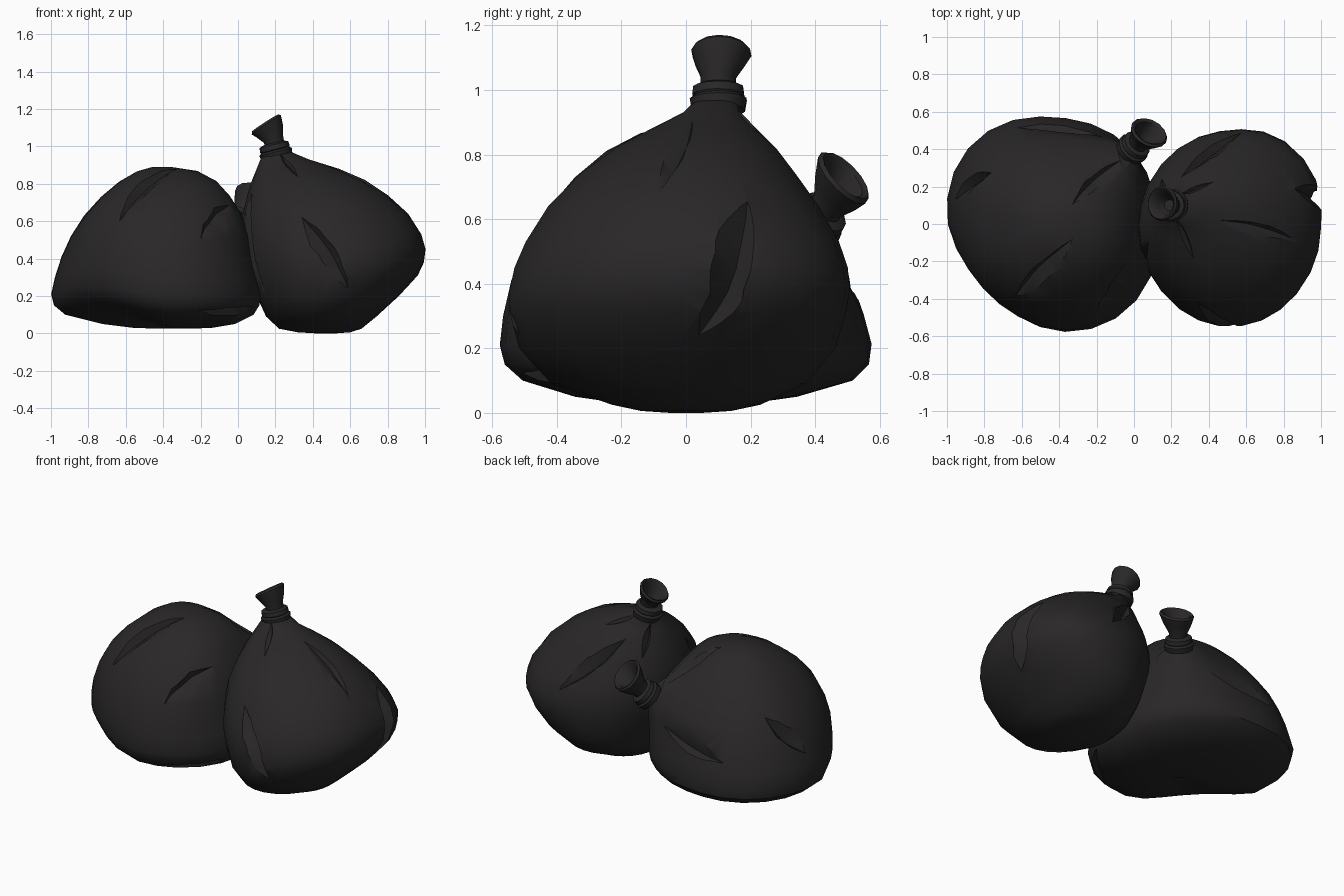
import bpy, bmesh, math
from mathutils import Vector
from mathutils.bvhtree import BVHTree

if "Cube" in bpy.data.objects:
    bpy.data.objects.remove(bpy.data.objects["Cube"])

plastic = bpy.data.materials.new("black_plastic")
plastic.diffuse_color = (0.022, 0.020, 0.020, 1)
plastic.use_nodes = True
plastic.node_tree.nodes["Principled BSDF"].inputs["Base Color"].default_value = plastic.diffuse_color


def skin(bm, rings):
    """Bridge equal-sized rings of points and cap both ends."""
    loops = [[bm.verts.new(p) for p in ring] for ring in rings]
    n = len(loops[0])
    for a, b in zip(loops, loops[1:]):
        for i in range(n):
            j = (i + 1) % n
            bm.faces.new((a[i], a[j], b[j], b[i]))
    bm.faces.new(loops[0][::-1])
    bm.faces.new(loops[-1])


def finish(name, bm):
    bmesh.ops.recalc_face_normals(bm, faces=bm.faces)
    me = bpy.data.meshes.new(name)
    bm.to_mesh(me)
    bm.free()
    me.materials.append(plastic)
    ob = bpy.data.objects.new(name, me)
    bpy.context.collection.objects.link(ob)
    return ob


def smooth(ob, angle=36):
    bpy.ops.object.select_all(action='DESELECT')
    ob.select_set(True)
    bpy.context.view_layer.objects.active = ob
    bpy.ops.object.shade_smooth_by_angle(angle=math.radians(angle))


def make_bag(name, sections, creases, warp, pull=None, n=26):
    """Stack of ovals (z, xmin, xmax, ymin, ymax) with folded creases cut in."""
    rings = []
    for z, x0, x1, y0, y1 in sections:
        ring = []
        for i in range(n):
            a = 2 * math.pi * i / n
            k, lift = warp(a, z)
            p = Vector(((x0 + x1) / 2 + k * (x1 - x0) / 2 * math.cos(a),
                        (y0 + y1) / 2 + k * (y1 - y0) / 2 * math.sin(a),
                        z + lift * (x1 - x0)))
            if pull:                       # draw the skin out towards the tie
                base, axis, amount = pull
                d = p - base
                off = (d - axis * d.dot(axis)).length
                if d.dot(axis) > -0.45:
                    p += axis * amount * math.exp(-off / 0.14)
            ring.append(p)
        rings.append(ring)
    bm = bmesh.new()
    skin(bm, rings)
    bmesh.ops.recalc_face_normals(bm, faces=bm.faces)
    tree = BVHTree.FromBMesh(bm)
    bag = finish(name, bm)

    # lens-shaped V grooves following the surface
    for p, q, width, depth in creases:
        p, q = Vector(p), Vector(q)
        strip = []
        steps = 8
        for s in range(steps + 1):
            t = s / steps
            loc, nor, _, _ = tree.find_nearest(p.lerp(q, t))
            side = nor.cross(q - p).normalized()
            w = max(0.03, math.sin(math.pi * t))
            strip.append([loc + side * width * w + nor * 0.004,
                          loc + nor * 0.06 * w + nor * 0.004,
                          loc - side * width * w + nor * 0.004,
                          loc - nor * depth * w + side * width * 0.45 * w])
        bm = bmesh.new()
        skin(bm, strip)
        cutter = finish("crease_cutter", bm)
        cutter.hide_render = True
        mod = bag.modifiers.new("crease", 'BOOLEAN')
        mod.operation, mod.solver, mod.object = 'DIFFERENCE', 'EXACT', cutter
        deps = bpy.context.evaluated_depsgraph_get()
        cut = bpy.data.meshes.new_from_object(bag.evaluated_get(deps))
        bag.modifiers.clear()
        if len(cut.polygons) > 100:
            bag.data = cut
        bpy.data.objects.remove(cutter)
    smooth(bag)


def make_tie(name, base, mid, tip, ring_axis, tip_axis, r_tip=0.095, n=14):
    """Tied band plus the open gathered end of the bag."""
    base, mid, tip = Vector(base), Vector(mid), Vector(tip)
    ra, ta = Vector(ring_axis).normalized(), Vector(tip_axis).normalized()

    def circle(c, axis, r):
        u = axis.cross(Vector((0, 1, 0.2))).normalized()
        v = axis.cross(u)
        return [c + r * (u * math.cos(2 * math.pi * i / n) + v * math.sin(2 * math.pi * i / n))
                for i in range(n)]

    # double band around the neck
    bm = bmesh.new()
    skin(bm, [circle(base + ra * h, ra, r) for h, r in
              ((-0.045, 0.06), (-0.04, 0.084), (-0.005, 0.09), (0.005, 0.078),
               (0.01, 0.082), (0.035, 0.079), (0.045, 0.055))])
    smooth(finish(name + "_band", bm), 28)
    # flared mouth, folding back inside
    half = (ra + ta).normalized()
    bm = bmesh.new()
    skin(bm, [circle(base, ra, 0.055), circle(mid, half, 0.055),
              circle(mid.lerp(tip, 0.5), half, (0.055 + r_tip) / 2 + 0.005),
              circle(tip - ta * 0.012, ta, r_tip), circle(tip, ta, r_tip * 0.9),
              circle(tip - ta * 0.01, ta, r_tip * 0.75),
              circle(mid.lerp(tip, 0.35), half, 0.05), circle(mid, half, 0.03)])
    smooth(finish(name + "_mouth", bm), 40)


def right_warp(a, z):
    """Fuller towards the back right."""
    s = math.sin(2 * a)
    return 1 + (0.09 * max(0, s) if math.cos(a) > 0 else 0) * max(0, 1 - abs(z - 0.4) / 0.5), 0


def left_warp(a, z):
    """Wider along one diagonal, base tilted up at the front left."""
    s = math.sin(2 * a)
    if s < 0:
        return 1 - 0.08 * s, 0
    if math.cos(a) > 0:
        return 1, 0
    return 1 - s * max(-0.05, 0.18 * (1 - z / 0.55)), 0.07 * s * max(0, 1 - z / 0.4)


# upright bag on the right
make_bag("right_bag", [
    (0.0, 0.42, 0.52, -0.05, 0.05), (0.006, 0.32, 0.60, -0.14, 0.14),
    (0.025, 0.22, 0.66, -0.23, 0.23),
    (0.09, 0.15, 0.74, -0.42, 0.37), (0.2, 0.10, 0.86, -0.52, 0.46),
    (0.31, 0.06, 0.96, -0.55, 0.49), (0.38, 0.04, 0.99, -0.55, 0.50),
    (0.45, 0.025, 1.0, -0.535, 0.495),
    (0.53, 0.02, 0.98, -0.50, 0.47), (0.64, 0.025, 0.91, -0.43, 0.41),
    (0.74, 0.05, 0.80, -0.33, 0.34), (0.82, 0.075, 0.68, -0.22, 0.28),
    (0.88, 0.10, 0.54, -0.11, 0.22), (0.93, 0.12, 0.38, -0.01, 0.17),
    (0.98, 0.14, 0.26, 0.04, 0.16)], [
    ((0.34, -0.42, 0.62), (0.59, -0.52, 0.24), 0.055, 0.05),
    ((0.06, -0.10, 0.76), (0.13, -0.28, 0.22), 0.05, 0.045),
    ((0.88, 0.20, 0.68), (0.92, 0.04, 0.22), 0.065, 0.065),
    ((0.46, 0.02, 0.90), (0.86, -0.08, 0.70), 0.04, 0.03),
    ((0.26, 0.24, 0.82), (0.57, 0.48, 0.50), 0.05, 0.045),
    ((0.22, 0.04, 0.96), (0.32, -0.18, 0.83), 0.02, 0.02),
    ((0.24, 0.15, 0.95), (0.42, 0.22, 0.86), 0.02, 0.02),
    ((0.14, 0.16, 0.94), (0.10, 0.30, 0.75), 0.025, 0.025)], right_warp)
make_tie("right_tie", (0.2, 0.1, 0.975), (0.19, 0.1, 1.04), (0.145, 0.11, 1.125),
         (-0.25, 0, 1), (-0.55, 0.05, 0.85), 0.094)

# slumped bag on the left, its neck pointing back and up
neck = Vector((0.0, 0.41, 0.60))
axis = Vector((0.52, 0.55, 0.65)).normalized()
make_bag("left_bag", [
    (0.025, -0.42, -0.26, -0.08, 0.08), (0.03, -0.56, -0.14, -0.20, 0.20),
    (0.05, -0.72, -0.02, -0.34, 0.34),
    (0.10, -0.92, 0.08, -0.50, 0.51), (0.15, -0.98, 0.11, -0.555, 0.56),
    (0.21, -0.995, 0.12, -0.57, 0.565), (0.3, -0.975, 0.10, -0.56, 0.54),
    (0.41, -0.94, 0.07, -0.535, 0.50), (0.52, -0.89, 0.05, -0.49, 0.45),
    (0.63, -0.82, 0.01, -0.425, 0.38), (0.73, -0.73, -0.05, -0.34, 0.30),
    (0.81, -0.635, -0.12, -0.245, 0.22), (0.865, -0.54, -0.22, -0.14, 0.14),
    (0.888, -0.46, -0.36, -0.05, 0.05)], [
    ((-0.63, -0.38, 0.60), (-0.33, -0.08, 0.87), 0.055, 0.045),
    ((-0.63, 0.52, 0.36), (-0.17, 0.48, 0.46), 0.06, 0.045),
    ((-0.33, 0.10, 0.86), (-0.08, 0.33, 0.63), 0.045, 0.035),
    ((-0.95, 0.13, 0.36), (-0.77, 0.28, 0.60), 0.055, 0.05),
    ((-0.20, -0.53, 0.10), (0.10, -0.25, 0.13), 0.04, 0.035),
    ((-0.22, -0.42, 0.48), (-0.05, -0.20, 0.68), 0.06, 0.03)],
    left_warp, pull=(neck, axis, 0.2))
make_tie("left_tie", neck, (0.03, 0.44, 0.645), (0.085, 0.495, 0.735),
         axis, (0.35, 0.62, 0.6), 0.105)
